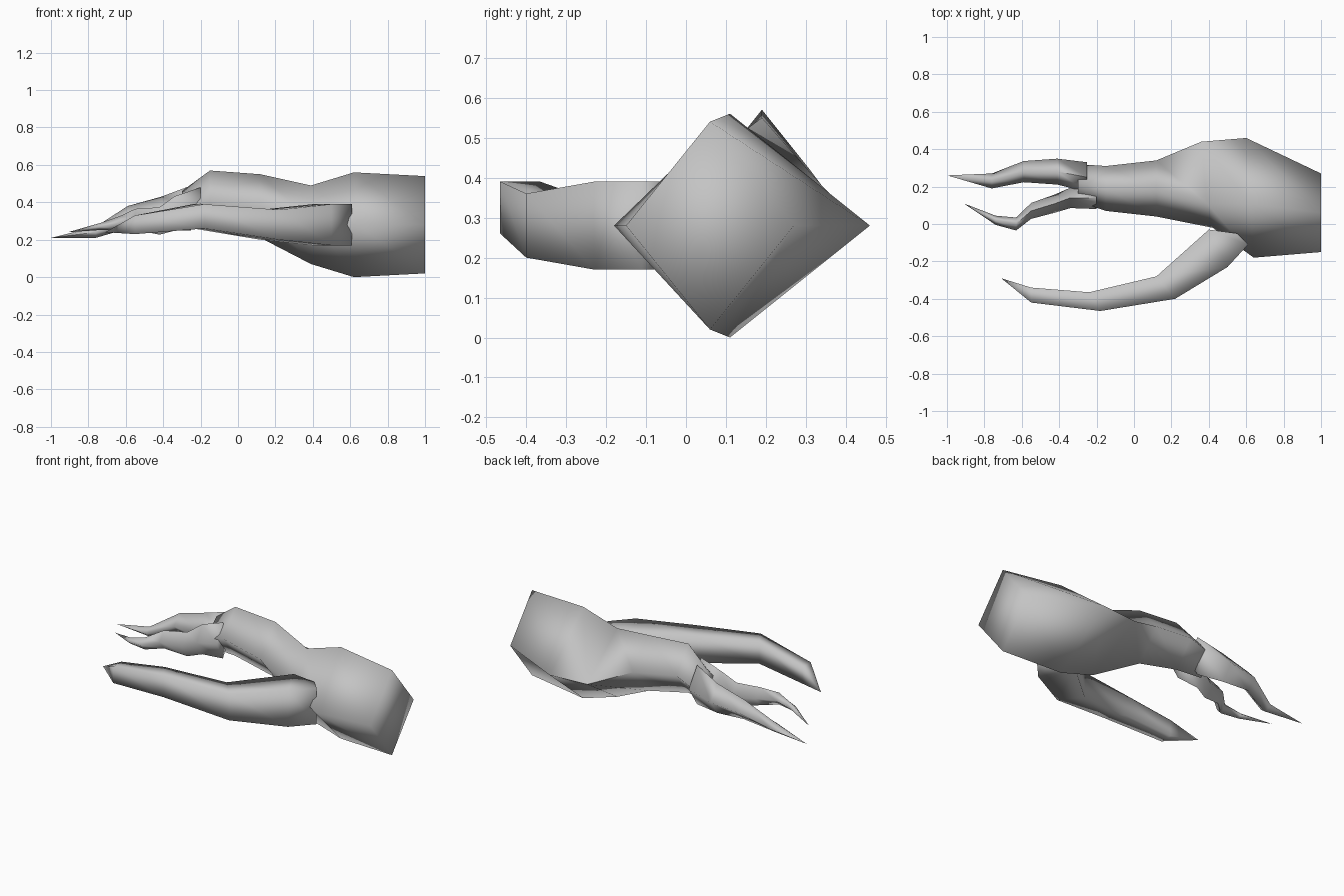
import bpy, bmesh, math
from mathutils import Vector

cube = bpy.data.objects.get("Cube")
if cube:
    bpy.data.objects.remove(cube, do_unlink=True)

grey = bpy.data.materials.new("plain grey")
grey.use_nodes = True
shade = (.55, .55, .55, 1)
grey.diffuse_color = shade
grey.node_tree.nodes["Principled BSDF"].inputs["Base Color"].default_value = shade


def diamond(x, y, z, width, height, lean=0, ridge=0):
    """Diamond section; ridge moves its top and bottom, lean slants its sides."""
    centre = Vector((x, y, z))
    side = Vector((lean, -width, 0))
    peak = Vector((0, 0, height))
    shift = Vector((0, ridge, 0))
    return [centre + side, centre + shift + peak, centre - side, centre + shift - peak]


def slab(x, y, z, width, height, lean=0):
    """Upright rectangular section, slanted in plan by lean."""
    centre = Vector((x, y, z))
    side = Vector((lean, -width, 0))
    rise = Vector((0, 0, height))
    return [centre + side - rise, centre + side + rise, centre - side + rise, centre - side - rise]


def loft(name, rings, tip=None):
    """Skin neighbouring sections, then close the end with a claw tip or a cap."""
    bm = bmesh.new()
    loops = [[bm.verts.new(p) for p in ring] for ring in rings]
    bm.faces.new(loops[0])
    if tip:
        end = bm.verts.new(tip)
        for a, b in zip(loops[-1], loops[-1][1:] + loops[-1][:1]):
            bm.faces.new((a, b, end))
    else:
        bm.faces.new(loops[-1])
    for near, far in zip(loops, loops[1:]):
        for i in range(len(near)):
            bm.faces.new((near[i - 1], near[i], far[i], far[i - 1]))
    bmesh.ops.recalc_face_normals(bm, faces=bm.faces)
    mesh = bpy.data.meshes.new(name)
    bm.to_mesh(mesh)
    bm.free()
    mesh.materials.append(grey)
    obj = bpy.data.objects.new(name, mesh)
    bpy.context.collection.objects.link(obj)
    bpy.ops.object.select_all(action='DESELECT')
    bpy.context.view_layer.objects.active = obj
    obj.select_set(True)
    bpy.ops.object.shade_smooth_by_angle(angle=math.radians(100))


def finger(name, width, height, joints, tip):
    """Thread diamond sections along the joints, thinning towards the claw."""
    rings = []
    for i, joint in enumerate(joints):
        remaining = (len(joints) - i) / len(joints)
        rings.append(diamond(*joint, width * math.sqrt(remaining), height * remaining))
    loft(name, rings, tip)


# Wrist and palm, running from the cut end to the knuckles
loft("wrist_and_palm", [
    diamond(x=1, y=.06, z=.28, width=.21, height=.26),
    diamond(x=.62, y=.14, z=.28, width=.32, height=.28, lean=.02, ridge=-.03),
    diamond(x=.39, y=.21, z=.28, width=.23, height=.21, lean=.03, ridge=-.1),
    diamond(x=.12, y=.19, z=.38, width=.15, height=.17),
    diamond(x=-.15, y=.19, z=.42, width=.12, height=.15),
    diamond(x=-.3, y=.22, z=.36, width=.1, height=.1),
])

# Thumb: long curved slab ending in a claw
loft("thumb", [
    slab(x=.58, y=-.08, z=.28, width=.03, height=.11, lean=.03),
    slab(x=.45, y=-.13, z=.28, width=.1, height=.11, lean=.05),
    slab(x=.17, y=-.34, z=.28, width=.06, height=.08, lean=.05),
    slab(x=-.21, y=-.415, z=.325, width=.05, height=.065, lean=.03),
    slab(x=-.55, y=-.38, z=.28, width=.04, height=.05),
], tip=(-.71, -.29, .24))

# Two fingers: one bent downwards, one curling inwards before its claw turns out
finger("back_finger", width=.08, height=.12,
       joints=[(-.25, .25, .37), (-.41, .28, .34), (-.59, .28, .32), (-.76, .23, .24)],
       tip=(-1, .26, .21))
finger("front_finger", width=.06, height=.11,
       joints=[(-.2, .14, .37), (-.34, .14, .34), (-.42, .11, .3),
               (-.55, .07, .31), (-.63, 0, .29), (-.74, .02, .27)],
       tip=(-.91, .11, .24))
